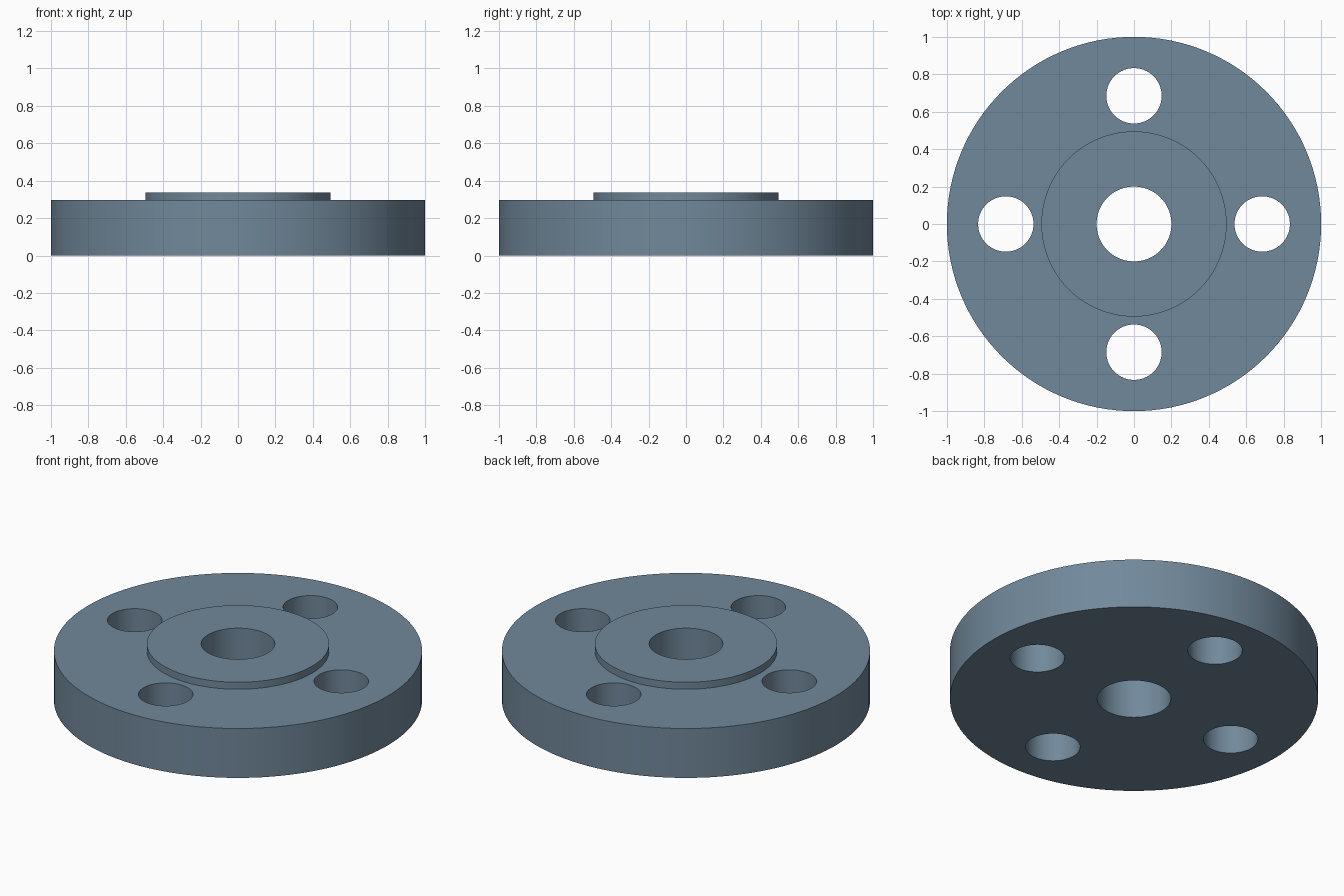
import bpy, bmesh
from math import radians, pi, cos, sin

if "Cube" in bpy.data.objects:
    bpy.data.objects.remove(bpy.data.objects["Cube"])

SEGMENTS = 128
BORE_R, FACE_R, RIM_R = 0.20, 0.495, 1.0
RIM_H, TOP_H = 0.296, 0.338
BOLT_R, BOLT_CIRCLE, BOLT_COUNT = 0.148, 0.685, 4

# Flange body: closed profile revolved around z (bore, raised face, rim)
profile = [(BORE_R, 0), (RIM_R, 0), (RIM_R, RIM_H),
           (FACE_R, RIM_H), (FACE_R, TOP_H), (BORE_R, TOP_H)]
bm = bmesh.new()
verts = [bm.verts.new((r, 0, z)) for r, z in profile]
edges = [bm.edges.new((verts[i], verts[(i + 1) % len(verts)])) for i in range(len(verts))]
bmesh.ops.spin(bm, geom=verts + edges, cent=(0, 0, 0), axis=(0, 0, 1),
               angle=2 * pi, steps=SEGMENTS, use_merge=False)
bmesh.ops.remove_doubles(bm, verts=bm.verts[:], dist=1e-4)
bmesh.ops.recalc_face_normals(bm, faces=bm.faces[:])
mesh = bpy.data.meshes.new("flange")
bm.to_mesh(mesh)
bm.free()
flange = bpy.data.objects.new("flange", mesh)
bpy.context.collection.objects.link(flange)

# Blue-grey steel
steel = bpy.data.materials.new("blue_grey_steel")
steel.diffuse_color = (0.165, 0.248, 0.326, 1)
steel.use_nodes = True
steel.node_tree.nodes["Principled BSDF"].inputs["Base Color"].default_value = steel.diffuse_color
mesh.materials.append(steel)

# Bolt holes: ring of through cuts
for i in range(BOLT_COUNT):
    a = 2 * pi * i / BOLT_COUNT
    bpy.ops.mesh.primitive_cylinder_add(
        vertices=64, radius=BOLT_R, depth=1,
        location=(BOLT_CIRCLE * cos(a), BOLT_CIRCLE * sin(a), 0.15))
    cutter = bpy.context.object
    cutter.name = "bolt_hole_cutter"
    cutter.hide_render = True
    cutter.data.materials.append(steel)
    cut = flange.modifiers.new("bolt_hole", 'BOOLEAN')
    cut.operation, cut.solver, cut.object = 'DIFFERENCE', 'EXACT', cutter
    bpy.context.view_layer.objects.active = flange
    bpy.ops.object.modifier_apply(modifier=cut.name)
    bpy.data.objects.remove(cutter)

# Smooth round walls, crisp rims
bpy.ops.object.select_all(action='DESELECT')
flange.select_set(True)
bpy.context.view_layer.objects.active = flange
bpy.ops.object.shade_smooth_by_angle(angle=radians(30))
